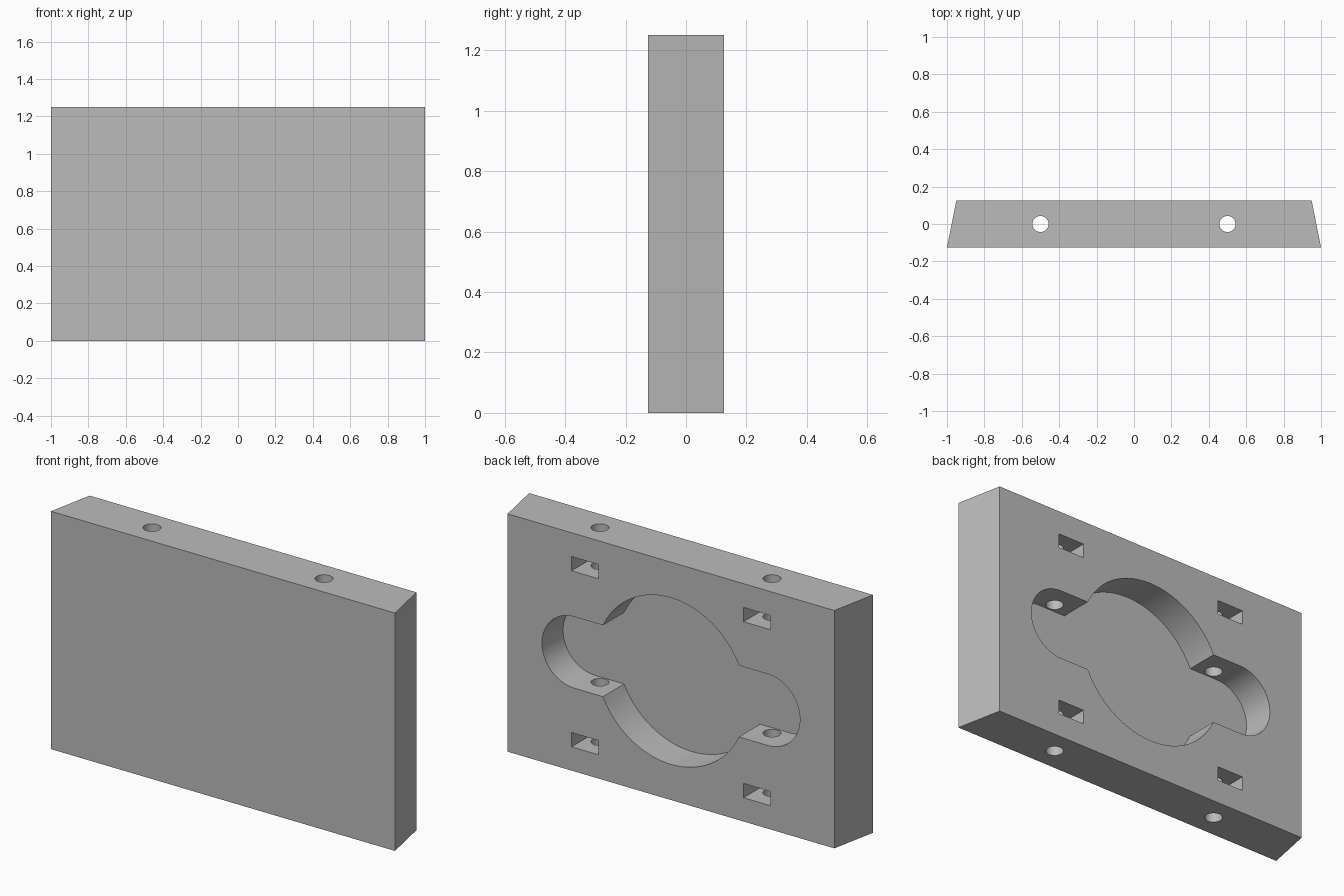
import bpy, bmesh
from math import asin, cos, sin, pi
from mathutils import Vector

if "Cube" in bpy.data.objects:
    bpy.data.objects.remove(bpy.data.objects["Cube"], do_unlink=True)

WIDTH, HEIGHT, DEPTH, TAPER = 2.0, 1.25, 0.25, 0.05
MID = HEIGHT / 2
BOLT_X = 0.5

grey = bpy.data.materials.new("plain grey")
grey.use_nodes = True
colour = (0.5, 0.5, 0.5, 1)
grey.diffuse_color = colour
grey.node_tree.nodes["Principled BSDF"].inputs["Base Color"].default_value = colour


def prism(name, outline, offset):
    """Extrude a closed outline of 3D points along an offset."""
    bm = bmesh.new()
    face = bm.faces.new([bm.verts.new(p) for p in outline])
    out = bmesh.ops.extrude_face_region(bm, geom=[face])
    moved = [v for v in out["geom"] if isinstance(v, bmesh.types.BMVert)]
    bmesh.ops.translate(bm, verts=moved, vec=Vector(offset))
    bmesh.ops.recalc_face_normals(bm, faces=bm.faces)
    mesh = bpy.data.meshes.new(name)
    bm.to_mesh(mesh)
    bm.free()
    mesh.materials.append(grey)
    obj = bpy.data.objects.new(name, mesh)
    bpy.context.collection.objects.link(obj)
    return obj


def arc(cx, radius, start, end, steps):
    angles = [start + (end - start) * i / steps for i in range(steps + 1)]
    return [(cx + radius * cos(a), radius * sin(a)) for a in angles]


def cut(target, cutter):
    """Subtract a cutter and discard it."""
    mod = target.modifiers.new("cut", "BOOLEAN")
    mod.operation = "DIFFERENCE"
    mod.solver = "EXACT"
    mod.object = cutter
    bpy.context.view_layer.objects.active = target
    bpy.ops.object.modifier_apply(modifier=mod.name)
    bpy.data.objects.remove(cutter, do_unlink=True)


# Block with sides that taper towards the back
half, d = WIDTH / 2, DEPTH / 2
block = prism("block", [(-half, -d, 0), (half, -d, 0),
                        (half - TAPER, d, 0), (TAPER - half, d, 0)], (0, 0, HEIGHT))

# Back pocket: a large disc crossed by a rounded slot
DISC, SLOT, SLOT_X = 0.4375, 0.1875, 0.5625
FLOOR = -0.05
meet = asin(SLOT / DISC)
outline = (arc(0, DISC, meet, pi - meet, 48)
           + arc(-SLOT_X, SLOT, pi / 2, 3 * pi / 2, 32)
           + arc(0, DISC, pi + meet, 2 * pi - meet, 48)
           + arc(SLOT_X, SLOT, -pi / 2, pi / 2, 32))
cut(block, prism("pocket_cutter", [(x, FLOOR, z + MID) for x, z in outline], (0, 0.4, 0)))

# Square nut slots opening on the back
NUT, NUT_H, NUT_Z = 0.155, 0.075, 0.1625
for x in (-BOLT_X, BOLT_X):
    for z in (NUT_Z, HEIGHT - NUT_Z):
        x0, x1, y0, z0 = x - NUT / 2, x + NUT / 2, -NUT / 2, z - NUT_H / 2
        cut(block, prism("nut_cutter", [(x0, y0, z0), (x1, y0, z0),
                                        (x1, 0.3, z0), (x0, 0.3, z0)], (0, 0, NUT_H)))

# Vertical bolt holes right through the block
for x in (-BOLT_X, BOLT_X):
    ring = arc(x, 0.043, 0, 2 * pi, 32)[:-1]
    cut(block, prism("bolt_cutter", [(px, py, -0.1) for px, py in ring], (0, 0, HEIGHT + 0.2)))

# Smooth curved walls, crisp edges
bpy.ops.object.select_all(action="DESELECT")
block.select_set(True)
bpy.context.view_layer.objects.active = block
bpy.ops.object.shade_smooth_by_angle(angle=pi / 6)
